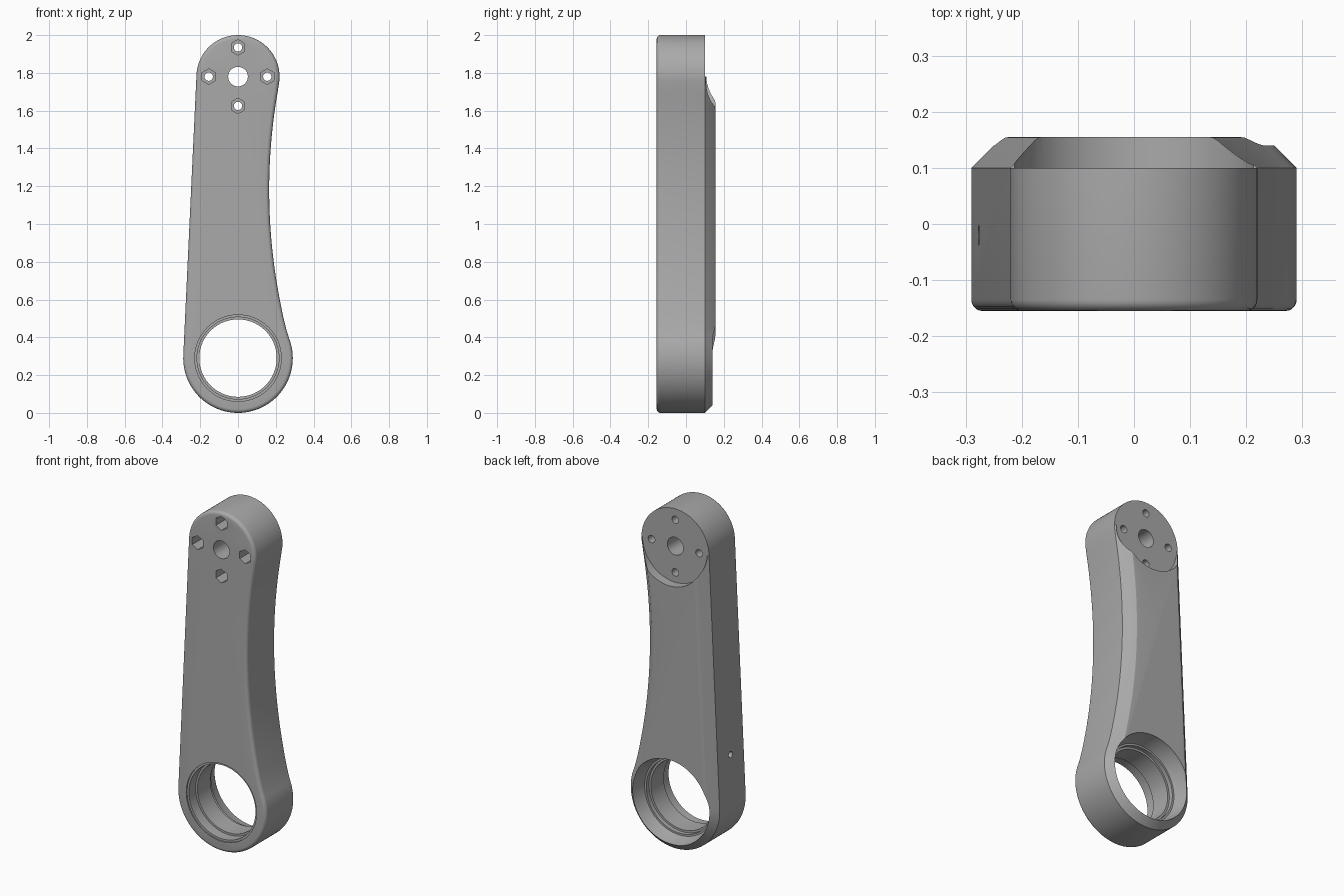
import bpy, bmesh, math
from mathutils import Vector, Matrix

if "Cube" in bpy.data.objects:
    bpy.data.objects.remove(bpy.data.objects["Cube"])

metal = bpy.data.materials.new("satin_grey")
metal.diffuse_color = (0.40, 0.40, 0.40, 1)
metal.use_nodes = True
metal.node_tree.nodes["Principled BSDF"].inputs["Base Color"].default_value = metal.diffuse_color

TOP, LOW = 1.78, 0.29          # heights of the two arm eyes
R_TOP, R_LOW = 0.22, 0.29


def arc(cz, r, a0, a1, n):
    return [Vector((r * math.cos(math.radians(a0 + (a1 - a0) * i / n)),
                    cz + r * math.sin(math.radians(a0 + (a1 - a0) * i / n))))
            for i in range(n + 1)]


def waist(z):
    return Vector((0.165 + (z - 1.18) ** 2 / 6, z))


def loft(name, rings):
    """Closed solid through rings of equal point count."""
    bm = bmesh.new()
    loops = [[bm.verts.new(p) for p in ring] for ring in rings]
    n = len(loops[0])
    for a, b in zip(loops, loops[1:]):
        for i in range(n):
            j = (i + 1) % n
            bm.faces.new((a[i], a[j], b[j], b[i]))
    bm.faces.new(loops[0][::-1])
    bm.faces.new(loops[-1])
    bmesh.ops.recalc_face_normals(bm, faces=bm.faces[:])
    me = bpy.data.meshes.new(name)
    bm.to_mesh(me)
    bm.free()
    me.materials.append(metal)
    ob = bpy.data.objects.new(name, me)
    bpy.context.collection.objects.link(ob)
    return ob


def lathe(name, x, z, profile, n=32, phase=0.0):
    """Solid of revolution about y, from (y, radius) pairs."""
    return loft(name, [[(x + r * math.cos(phase + 2 * math.pi * i / n), y,
                         z + r * math.sin(phase + 2 * math.pi * i / n))
                        for i in range(n)] for y, r in profile])


# Arm outline: top arc, straight left flank, lower arc, blend, hollow right flank
tilt = math.degrees(math.asin((R_LOW - R_TOP) / (TOP - LOW)))
outline = arc(TOP, R_TOP, -6, 180 - tilt, 48)
outline += arc(LOW, R_LOW, 180 - tilt, 378, 56)
p0, p1, p2 = outline[-1], Vector((0.25, 0.45)), waist(0.56)
outline += [p0 * (1 - t) ** 2 + p1 * 2 * t * (1 - t) + p2 * t * t
            for t in (k / 8 for k in range(1, 9))]
outline += [waist(0.56 + (1.74 - 0.56) * k / 28) for k in range(1, 28)]


def inset(d):
    pts = []
    for i, p in enumerate(outline):
        a = (p - outline[i - 1]).normalized()
        b = (outline[(i + 1) % len(outline)] - p).normalized()
        t = (a + b).normalized()
        pts.append(p + Vector((-t.y, t.x)) * d)
    return pts


# Body with rounded front edge and chamfered back edge
levels = []
for k in range(6):
    a = math.pi / 2 * k / 5
    levels.append((-0.135 - 0.02 * math.cos(a), 0.02 * (1 - math.sin(a))))
levels += [(0.1, 0), (0.149, 0.049), (0.154, 0.056), (0.155, 0.062)]
arm = loft("crank_arm", [[(p.x, y, p.y) for p in inset(d)] for y, d in levels])

cutters = []

# Stepped bearing bore with flared back
cutters.append(lathe("bearing_bore", 0, LOW, [
    (-0.2, 0.229), (-0.147, 0.229), (-0.147, 0.217), (-0.085, 0.217),
    (-0.085, 0.205), (0.035, 0.205), (0.035, 0.217), (0.06, 0.217),
    (0.06, 0.228), (0.135, 0.25), (0.2, 0.256)], 72))

# Round recess on the back of the upper eye, open at the top
cutters.append(lathe("disc_recess", 0, TOP, [(0.1, 0.213), (0.2, 0.213)], 72))
cutters.append(loft("recess_opening", [
    [(x, y, z) for x, z in ((-0.4, TOP), (0.4, TOP), (0.4, 2.2), (-0.4, 2.2))]
    for y in (0.1, 0.2)]))

# Centre hole and four bolt holes with hexagonal nut pockets
cutters.append(lathe("centre_hole", 0, TOP, [(-0.2, 0.052), (0.2, 0.052)], 40))
for k in range(4):
    x = 0.155 * math.cos(k * math.pi / 2)
    z = TOP + 0.155 * math.sin(k * math.pi / 2)
    cutters.append(lathe("bolt_hole", x, z, [(-0.2, 0.022), (0.2, 0.022)], 24))
    cutters.append(lathe("nut_pocket", x, z, [(-0.2, 0.041), (-0.06, 0.041)],
                         6, math.pi / 6))

# Set screw hole in the left flank
screw = lathe("screw_hole", 0, 0, [(-0.08, 0.018), (0.08, 0.018)], 20)
screw.data.transform(Matrix.Translation((-0.27, -0.02, 0.58)) @
                     Matrix.Rotation(math.pi / 2, 4, 'Z'))
cutters.append(screw)

# Cut everything and tidy up
bpy.context.view_layer.objects.active = arm
arm.select_set(True)
for c in cutters:
    m = arm.modifiers.new("cut", 'BOOLEAN')
    m.operation = 'DIFFERENCE'
    m.solver = 'EXACT'
    m.object = c
    bpy.ops.object.modifier_apply(modifier=m.name)
    bpy.data.objects.remove(c, do_unlink=True)

bpy.ops.object.shade_smooth_by_angle(angle=math.radians(25))
